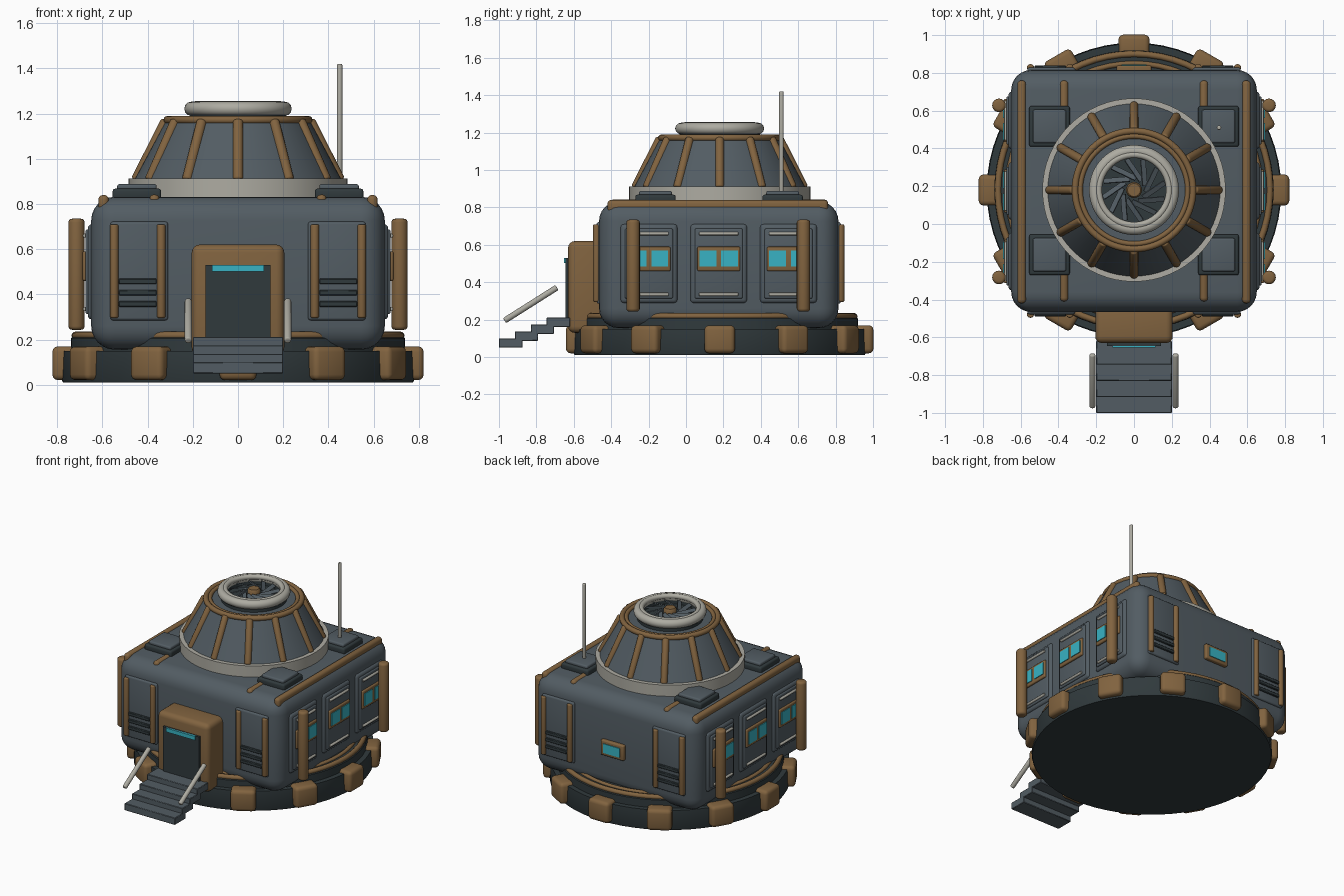
import bpy, bmesh, math
from mathutils import Matrix, Vector

if "Cube" in bpy.data.objects:
    bpy.data.objects.remove(bpy.data.objects["Cube"])

CY = 0.18  # the hut is centred here, the stairs reach forward


def mat(name, rgb):
    m = bpy.data.materials.new(name)
    m.diffuse_color = (*rgb, 1)
    m.use_nodes = True
    m.node_tree.nodes["Principled BSDF"].inputs["Base Color"].default_value = m.diffuse_color
    return m


SLATE = mat("slate", (0.085, 0.108, 0.125))
DARK = mat("dark", (0.030, 0.042, 0.046))
BROWN = mat("brown", (0.22, 0.125, 0.05))
PALE = mat("pale", (0.42, 0.41, 0.36))
CYAN = mat("cyan", (0.04, 0.45, 0.55))


def finish(bm, name, m, angle=40):
    bmesh.ops.recalc_face_normals(bm, faces=bm.faces)
    me = bpy.data.meshes.new(name)
    bm.to_mesh(me)
    bm.free()
    me.materials.append(m)
    ob = bpy.data.objects.new(name, me)
    bpy.context.collection.objects.link(ob)
    bpy.ops.object.select_all(action='DESELECT')
    ob.select_set(True)
    bpy.context.view_layer.objects.active = ob
    bpy.ops.object.shade_smooth_by_angle(angle=math.radians(angle))
    return ob


def box(name, x, y, z, m, bevel=0.0, seg=3, rot=None):
    """Box from (min, max) ranges, optionally rounded and rotated about the hut axis."""
    bm = bmesh.new()
    bmesh.ops.create_cube(bm, size=1)
    for v in bm.verts:
        v.co = [(a + b) / 2 + c * (b - a) for (a, b), c in zip((x, y, z), v.co)]
    if bevel:
        bmesh.ops.bevel(bm, geom=bm.edges[:], offset=bevel, segments=seg,
                        profile=0.5, affect='EDGES')
    if rot:
        bm.transform(rot)
    return finish(bm, name, m)


def rod(name, a, b, r, m):
    """Round-edged cylinder between two points."""
    a, b = Vector(a), Vector(b)
    bm = bmesh.new()
    bmesh.ops.create_cone(bm, cap_ends=True, segments=16, radius1=r, radius2=r,
                          depth=(b - a).length)
    rims = [e for e in bm.edges if abs(e.verts[0].co.z - e.verts[1].co.z) < 1e-5]
    bmesh.ops.bevel(bm, geom=rims, offset=r * 0.45, segments=3, profile=0.5, affect='EDGES')
    q = Vector((0, 0, 1)).rotation_difference(b - a)
    bm.transform(Matrix.Translation((a + b) / 2) @ q.to_matrix().to_4x4())
    return finish(bm, name, m)


def lathe(name, profile, m, closed=False, n=64):
    """Spin an (r, z) profile about the hut axis."""
    bm = bmesh.new()
    vs = [bm.verts.new((r, 0, z)) for r, z in profile]
    pairs = list(zip(vs, vs[1:])) + ([(vs[-1], vs[0])] if closed else [])
    es = [bm.edges.new(p) for p in pairs]
    bmesh.ops.spin(bm, geom=vs + es, cent=(0, 0, 0), axis=(0, 0, 1),
                   angle=2 * math.pi, steps=n)
    bmesh.ops.remove_doubles(bm, verts=bm.verts, dist=1e-5)
    bm.transform(Matrix.Translation((0, CY, 0)))
    return finish(bm, name, m)


def ring(name, R, z, r, m):
    pts = [(R + r * math.cos(t * math.pi / 6), z + r * math.sin(t * math.pi / 6)) for t in range(12)]
    return lathe(name, pts, m, closed=True)


def spun(a):
    return Matrix.Translation((0, CY, 0)) @ Matrix.Rotation(a, 4, 'Z')


# round foundation with second tier and trim ring
lathe("foundation", [(0, 0.01), (0.775, 0.01), (0.78, 0.02), (0.775, 0.15), (0, 0.15)], DARK)
lathe("foundation_tier", [(0, 0.14), (0.74, 0.14), (0.74, 0.205), (0.725, 0.22), (0, 0.22)], DARK)
ring("foundation_trim", 0.72, 0.218, 0.017, BROWN)
ring("foundation_inner_trim", 0.67, 0.22, 0.014, BROWN)
for i in range(12):
    box("foundation_clamp", (0.70, 0.822), (-0.082, 0.082), (0.02, 0.17), BROWN, 0.025,
        rot=spun(i * math.pi / 6))

# main body
box("body", (-0.65, 0.65), (-0.465, 0.815), (0.155, 0.832), SLATE, 0.105, 6)

# conical roof with collar, ribs and vent
lathe("roof_collar", [(0, 0.82), (0.485, 0.82), (0.485, 0.912), (0.44, 0.912), (0, 0.912)], PALE)
lathe("roof_cone", [(0.46, 0.905), (0.318, 1.17), (0, 1.17)], SLATE)
ring("roof_top_ring", 0.312, 1.172, 0.018, BROWN)
ring("roof_inner_ring", 0.285, 1.172, 0.014, BROWN)
for i in range(12):
    c, s = math.cos(i * math.pi / 6), math.sin(i * math.pi / 6)
    rod("roof_rib", (0.452 * c, CY + 0.452 * s, 0.905), (0.318 * c, CY + 0.318 * s, 1.17), 0.023, BROWN)
lathe("vent_neck", [(0.215, 1.16), (0.215, 1.22), (0.18, 1.22), (0.18, 1.16)], DARK)
ring("vent_outer_ring", 0.207, 1.222, 0.031, PALE)
ring("vent_inner_ring", 0.187, 1.238, 0.018, PALE)
lathe("vent_floor", [(0, 1.185), (0.19, 1.185)], DARK)
for i in range(12):
    blade = spun(i * math.pi / 6) @ Matrix.Translation((0.105, 0, 1.215)) \
        @ Matrix.Rotation(0.6, 4, 'Z') @ Matrix.Rotation(0.45, 4, 'X')
    box("fan_blade", (-0.07, 0.07), (-0.014, 0.014), (-0.004, 0.004), SLATE, rot=blade)
lathe("fan_hub", [(0, 1.185), (0.042, 1.185), (0.042, 1.235), (0.034, 1.245), (0, 1.245)], BROWN)

# roof antenna
rod("antenna", (0.45, 0.51, 0.86), (0.45, 0.51, 1.42), 0.012, PALE)

for s in (-1, 1):
    def sx(a, b):
        return tuple(sorted((s * a, s * b)))

    # roof pads and rails
    for y in (-0.163, 0.517):
        box("roof_pad_base", sx(0.34, 0.555), (y - 0.108, y + 0.108), (0.82, 0.868), DARK, 0.012)
        box("roof_pad_top", sx(0.36, 0.535), (y - 0.088, y + 0.088), (0.86, 0.888), SLATE, 0.01)
    box("roof_edge_rail", sx(0.572, 0.618), (-0.42, 0.76), (0.765, 0.84), BROWN, 0.02)
    box("roof_inner_rail", sx(0.348, 0.392), (-0.41, 0.76), (0.775, 0.842), BROWN, 0.02)

    # louvred panels on the front and back
    for y, d in ((-0.465, -1), (0.815, 1)):
        def sy(a, b):
            return tuple(sorted((y + d * a, y + d * b)))
        box("louvre_panel", sx(0.31, 0.565), sy(-0.03, 0.013), (0.285, 0.722), SLATE, 0.012)
        for x in (0.34, 0.548):
            rod("louvre_post", (s * x, y + d * 0.013, 0.295), (s * x, y + d * 0.013, 0.71), 0.019, BROWN)
        for z in (0.36, 0.41, 0.46):
            box("louvre_slat", sx(0.36, 0.528), sy(0, 0.024), (z - 0.015, z + 0.01), DARK, 0.004, 1)

    # side panels with twin windows
    for y in (-0.198, 0.175, 0.548):
        box("side_panel", sx(0.62, 0.665), (y - 0.153, y + 0.153), (0.288, 0.712), SLATE, 0.02)
        box("side_panel_face", sx(0.64, 0.675), (y - 0.128, y + 0.128), (0.313, 0.687), SLATE, 0.008)
        for z in (0.335, 0.66):
            rod("side_panel_bar", (s * 0.678, y - 0.105, z), (s * 0.678, y + 0.105, z), 0.009, PALE)
        box("side_window_frame", sx(0.65, 0.688), (y - 0.115, y + 0.115), (0.46, 0.59), BROWN, 0.008)
        for o in (-0.066, 0.05):
            box("side_window_pane", sx(0.67, 0.693), (y + o - 0.037, y + o + 0.053), (0.483, 0.57), CYAN)

    # tall side pillars
    for y in (-0.283, 0.628):
        rod("side_pillar", (s * 0.715, y, 0.243), (s * 0.715, y, 0.735), 0.036, BROWN)

    # stair handrails
    rod("stair_handrail", (s * 0.22, -0.97, 0.195), (s * 0.22, -0.69, 0.372), 0.016, PALE)

# rear window
box("rear_window_frame", (-0.092, 0.092), (0.79, 0.84), (0.415, 0.525), BROWN, 0.01)
box("rear_window_pane", (-0.065, 0.065), (0.82, 0.845), (0.437, 0.503), CYAN)

# doorway
box("door_frame", (-0.205, 0.205), (-0.63, -0.42), (0.13, 0.62), BROWN, 0.035, 4)
box("door", (-0.143, 0.143), (-0.645, -0.58), (0.2, 0.53), DARK)
box("door_light", (-0.115, 0.115), (-0.653, -0.62), (0.502, 0.53), CYAN)

# entry stairs
for i in range(4):
    y, z = -1.0 + i * 0.085, 0.05 + i * 0.037
    box("stair_step", (-0.2, 0.2), (y, y + 0.125), (z, z + 0.05), SLATE, 0.003, 1)
